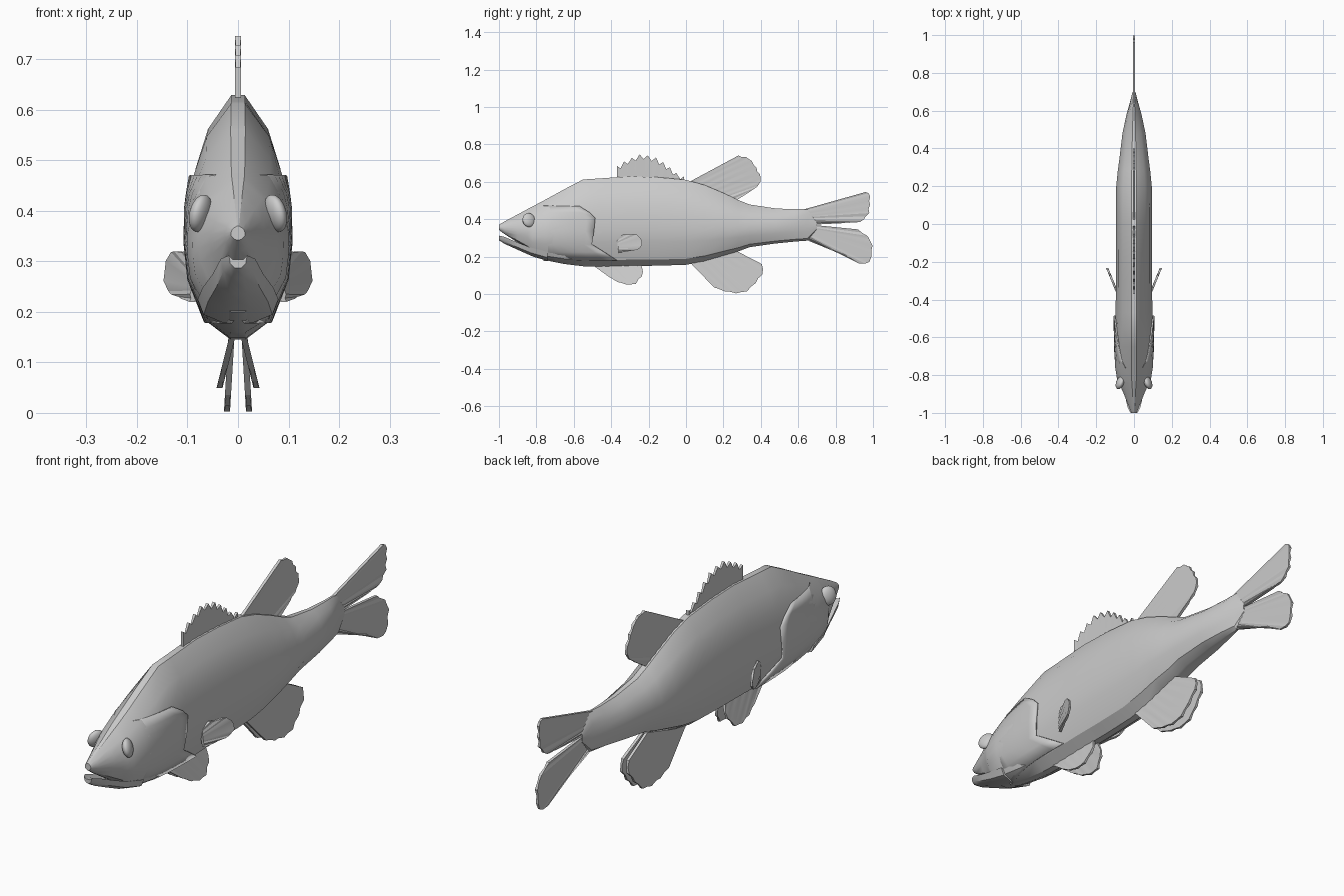
import bpy, bmesh, math
from mathutils import Vector

if "Cube" in bpy.data.objects:
    bpy.data.objects.remove(bpy.data.objects["Cube"])


def loft(name, rings, angle=35, mirror=False, solid=0, closed=True):
    """Skin a list of equal-length rings into one object."""
    bm = bmesh.new()
    vs = [[bm.verts.new(p) for p in r] for r in rings]
    n = len(vs[0])
    for a, b in zip(vs, vs[1:]):
        for i in range(n if closed else n - 1):
            j = (i + 1) % n
            bm.faces.new((a[i], a[j], b[j], b[i]))
    if closed:
        bm.faces.new(vs[0])
        bm.faces.new(vs[-1])
    bmesh.ops.recalc_face_normals(bm, faces=bm.faces)
    me = bpy.data.meshes.new(name)
    bm.to_mesh(me)
    bm.free()
    ob = bpy.data.objects.new(name, me)
    bpy.context.collection.objects.link(ob)
    finish(ob, angle, mirror, solid)
    return ob


def finish(ob, angle, mirror, solid=0):
    bpy.ops.object.select_all(action='DESELECT')
    ob.select_set(True)
    bpy.context.view_layer.objects.active = ob
    bpy.ops.object.shade_smooth_by_angle(angle=math.radians(angle))
    if solid:
        m = ob.modifiers.new("thickness", 'SOLIDIFY')
        m.thickness, m.offset = solid, 0
    if mirror:
        m = ob.modifiers.new("mirror", 'MIRROR')
        if ob.location.length > 0:
            c = bpy.data.objects.get("body")
            m.mirror_object = c


def interp(x, table):
    """Piecewise linear lookup in rows (x, values...)."""
    if x <= table[0][0]:
        return table[0][1:]
    for a, b in zip(table, table[1:]):
        if x <= b[0]:
            f = (x - a[0]) / (b[0] - a[0])
            return [p + (q - p) * f for p, q in zip(a[1:], b[1:])]
    return table[-1][1:]


def resample(pts, n):
    d = [0]
    for a, b in zip(pts, pts[1:]):
        d.append(d[-1] + math.dist(a, b))
    table = [(s, *p) for s, p in zip(d, pts)]
    return [Vector(interp(d[-1] * i / (n - 1), table)) for i in range(n)]


# Body: stations (y, bottom, top, half width, underside fullness)
BODY = [(-1, .342, .37, .014, .5), (-.97, .32, .388, .026, .6), (-.9, .275, .425, .054, .75),
        (-.845, .24, .455, .078, .7), (-.82, .20, .468, .09, .6), (-.75, .18, .505, .101, .6),
        (-.65, .16, .56, .103, .6), (-.55, .148, .612, .1, .6), (-.47, .145, .617, .097, .6),
        (-.3, .15, .629, .096, .6), (-.15, .151, .624, .096, .6), (0, .156, .61, .096, .6),
        (.1, .175, .582, .096, .6), (.2, .205, .54, .094, .6), (.28, .228, .502, .086, .6),
        (.34, .25, .478, .078, .65), (.48, .27, .457, .061, .7), (.58, .28, .453, .04, .7),
        (.65, .285, .455, .02, .7), (.70, .345, .39, .008, .7)]


def section(y):
    zb, zt, w, k = interp(y, BODY)
    h = zt - zb
    prof = [(0, .15), (.07, k), (.27, .94), (.4, .99), (.53, 1), (.7, .87), (.86, .62), (1, .14)]
    return [(zb + t * h, w * f) for t, f in prof]


def side_x(y, z):
    return interp(z, section(y))[0]


rings = []
for row in BODY:
    s = section(row[0])
    rings.append([(x, row[0], z) for z, x in s] + [(-x, row[0], z) for z, x in reversed(s)])
loft("body", rings, 30)

# Lower jaw: (y, bottom, top, half width)
rings = []
for y, zb, zt, w in [(-1, .287, .312, .018), (-.97, .268, .305, .034), (-.9, .236, .275, .05),
                     (-.83, .205, .248, .07), (-.74, .178, .225, .08)]:
    half = [(.35 * w, zb), (.85 * w, zb + .35 * (zt - zb)), (w, zt), (.6 * w, zt - .008)]
    rings.append([(x, y, z) for x, z in half] + [(-x, y, z) for x, z in reversed(half)])
loft("lower_jaw", rings)

# Gill covers: rows (height, rear edge) wrapped over the body side
rows = []
for z, back in [(.47, -.57), (.435, -.515), (.405, -.485), (.335, -.492), (.265, -.503),
                (.225, -.44), (.18, -.37)]:
    row = []
    for i in range(7):
        f = i / 6
        y = -.76 + (back + .76) * f
        row.append((side_x(y, z) - .005 + .012 * f, y, z))
    rows.append(row)
loft("gill_cover", rows, 30, mirror=True, solid=.008, closed=False)

# Eyes
bpy.ops.mesh.primitive_uv_sphere_add(segments=24, ring_count=12, radius=1, location=(.074, -.84, .395))
eye = bpy.context.object
eye.name = "eye"
eye.scale = (.019, .036, .038)
eye.rotation_euler = (0, math.radians(-14), math.radians(22))
finish(eye, 40, True)


def fin(name, base, tip, rays, notch=.006, x=lambda y, z: 0, mirror=False, thick=.006):
    """Fan of raised rays between a base line and a tip line, given as (y, z)."""
    rings = []
    for i, (b, t) in enumerate(zip(resample(base, rays), resample(tip, rays))):
        th = thick
        if i % 2:
            th *= .6
            t = t - (t - b).normalized() * notch
        rings.append([(x(*p) + s * th, p[0], p[1]) for p, s in ((b, 1), (t, 1), (t, -1), (b, -1))])
    loft(name, rings, 20, mirror)


# Back fins
fin("spiny_back_fin", [(-.37, .61), (-.01, .6)],
    [(-.37, .685), (-.32, .715), (-.24, .75), (-.16, .73), (-.1, .69), (-.05, .645), (-.01, .63)],
    19, .025)
fin("soft_back_fin", [(.01, .595), (.26, .495)],
    [(.28, .74), (.335, .73), (.37, .69), (.405, .62), (.39, .58), (.34, .545)], 15)

# Tail lobes
fin("tail_upper", [(.63, .452), (.67, .37)],
    [(.96, .545), (.985, .54), (.985, .49), (.98, .43), (.94, .385), (.87, .38)], 13)
fin("tail_lower", [(.67, .37), (.64, .29)],
    [(.92, .345), (.985, .3), (1, .25), (.985, .165), (.93, .16), (.85, .21)], 13)

# Paired belly fins
fin("rear_belly_fin", [(.02, .17), (.26, .235)],
    [(.15, .035), (.2, .015), (.28, .001), (.33, .015), (.37, .055), (.42, .12), (.405, .16)],
    13, .005, lambda y, z: .022 - .06 * z, True)
fin("front_belly_fin", [(-.5, .155), (-.24, .16)],
    [(-.41, .09), (-.36, .06), (-.3, .045), (-.265, .055), (-.225, .11), (-.235, .14)],
    11, .005, lambda y, z: .049 - .25 * z, True)

# Side fins, angled out from the body
fin("side_fin", [(-.37, .295), (-.36, .22)],
    [(-.335, .32), (-.26, .32), (-.225, .275), (-.25, .238), (-.32, .226)],
    11, .004, lambda y, z: .09 + (y + .36) * .41, True)
